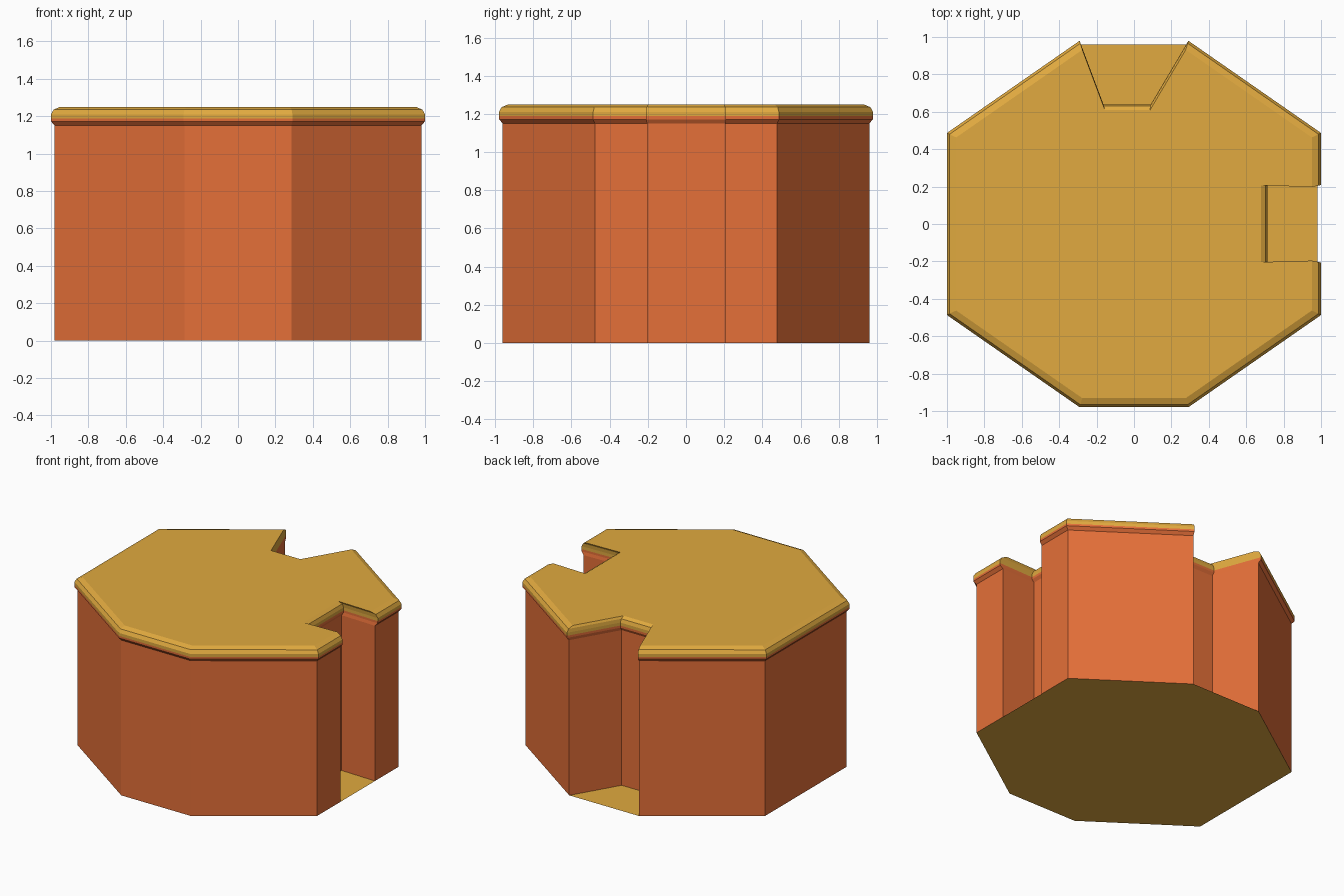
import bpy, bmesh

if "Cube" in bpy.data.objects:
    bpy.data.objects.remove(bpy.data.objects["Cube"])


def material(name, color):
    m = bpy.data.materials.new(name)
    m.diffuse_color = (*color, 1)
    m.use_nodes = True
    m.node_tree.nodes["Principled BSDF"].inputs["Base Color"].default_value = m.diffuse_color
    return m


orange = material("orange", (0.78, 0.16, 0.04))
yellow = material("yellow", (0.75, 0.40, 0.05))

# Octagonal base outline
octagon = [(0.98, -0.477), (0.98, 0.477), (0.285, 0.96), (-0.285, 0.96),
           (-0.98, 0.477), (-0.98, -0.477), (-0.285, -0.96), (0.285, -0.96)]

# Same outline with a square notch on the right and a tapered notch at the back
notched = [octagon[0],
           (0.98, -0.202), (0.70, -0.21), (0.70, 0.213), (0.98, 0.204),
           octagon[1], octagon[2], (0.088, 0.627), (-0.16, 0.627)] + octagon[3:]


def loft(name, outline, levels, mat, cap=False):
    """Stack scaled copies of an outline; levels are (scale, height)."""
    bm = bmesh.new()
    rings = [[bm.verts.new((x * s, y * s, z)) for x, y in outline] for s, z in levels]
    n = len(outline)
    for low, high in zip(rings, rings[1:]):
        for i in range(n):
            j = (i + 1) % n
            bm.faces.new((low[i], low[j], high[j], high[i]))
    if cap:
        bm.faces.new(rings[-1])
    mesh = bpy.data.meshes.new(name)
    bm.to_mesh(mesh)
    bm.free()
    mesh.materials.append(mat)
    obj = bpy.data.objects.new(name, mesh)
    bpy.context.collection.objects.link(obj)
    return obj


# Walls with the flared lip under the rim
loft("wall", notched, [(1, 0), (1, 1.15), (1.02, 1.172), (1.0204, 1.188)], orange)

# Rounded rim and flat top
loft("top_cap", notched,
     [(1.0204, 1.188), (1.0204, 1.21), (1.006, 1.235), (0.97, 1.25)], yellow, cap=True)

# Floor plate, visible inside the notches and from below
base = loft("base_plate", octagon, [(1, 0)], yellow, cap=True)
base.data.flip_normals()
